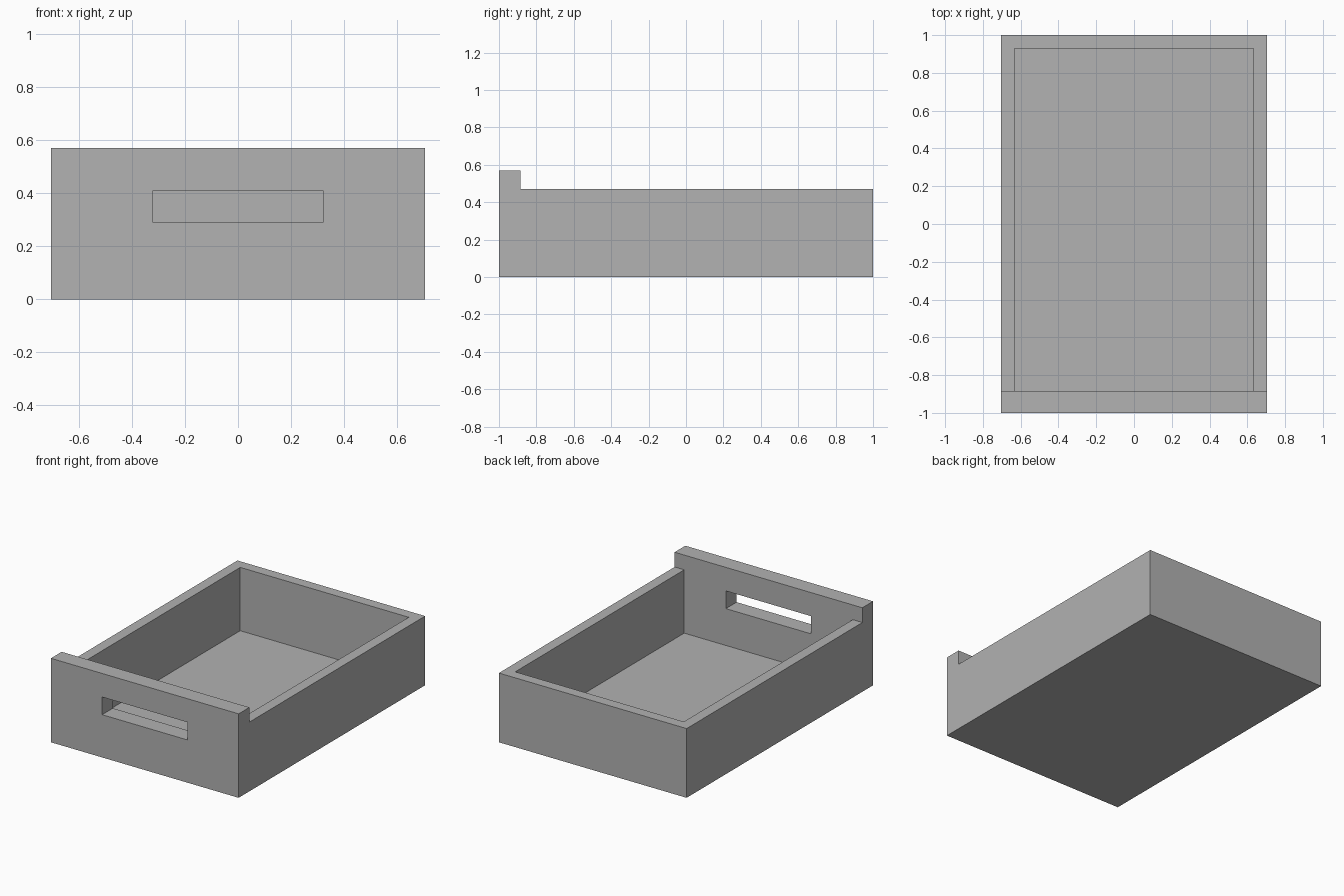
import bpy
import bmesh
from mathutils import Vector

if "Cube" in bpy.data.objects:
    bpy.data.objects.remove(bpy.data.objects["Cube"], do_unlink=True)

# Overall sizes
HALF_W, HALF_L = 0.705, 1.0
SIDE_H, FRONT_H = 0.47, 0.57
WALL, FRONT_T, FLOOR_T = 0.072, 0.115, 0.04
FRONT_IN = -HALF_L + FRONT_T

grey = bpy.data.materials.new("plain grey")
grey.use_nodes = True
colour = (0.445, 0.445, 0.445, 1)
grey.diffuse_color = colour
grey.node_tree.nodes["Principled BSDF"].inputs["Base Color"].default_value = colour


def add_object(name, bm):
    bmesh.ops.recalc_face_normals(bm, faces=bm.faces)
    mesh = bpy.data.meshes.new(name)
    bm.to_mesh(mesh)
    bm.free()
    mesh.materials.append(grey)
    obj = bpy.data.objects.new(name, mesh)
    bpy.context.collection.objects.link(obj)
    return obj


def box(name, low, high):
    low, high = Vector(low), Vector(high)
    bm = bmesh.new()
    bmesh.ops.create_cube(bm, size=1)
    bmesh.ops.scale(bm, vec=high - low, verts=bm.verts)
    bmesh.ops.translate(bm, vec=(low + high) / 2, verts=bm.verts)
    return add_object(name, bm)


def cut(target, cutter):
    mod = target.modifiers.new(cutter.name, "BOOLEAN")
    mod.operation = "DIFFERENCE"
    mod.solver = "EXACT"
    mod.object = cutter
    bpy.context.view_layer.objects.active = target
    bpy.ops.object.modifier_apply(modifier=mod.name)
    bpy.data.objects.remove(cutter, do_unlink=True)


# Drawer body: side profile with the taller front, extruded across the width
profile = [(-HALF_L, 0), (HALF_L, 0), (HALF_L, SIDE_H),
           (FRONT_IN, SIDE_H), (FRONT_IN, FRONT_H), (-HALF_L, FRONT_H)]
bm = bmesh.new()
side = bm.faces.new([bm.verts.new((-HALF_W, y, z)) for y, z in profile])
extruded = bmesh.ops.extrude_face_region(bm, geom=[side], use_keep_orig=True)["geom"]
bmesh.ops.translate(bm, vec=(2 * HALF_W, 0, 0),
                    verts=[v for v in extruded if isinstance(v, bmesh.types.BMVert)])
drawer = add_object("drawer", bm)

# Open storage space
cut(drawer, box("storage_space", (-HALF_W + WALL, FRONT_IN, FLOOR_T),
                (HALF_W - WALL, HALF_L - WALL, 1)))

# Handle slot through the front
cut(drawer, box("handle_slot", (-0.32, -HALF_L - 0.1, 0.29),
                (0.32, FRONT_IN + 0.1, 0.41)))
